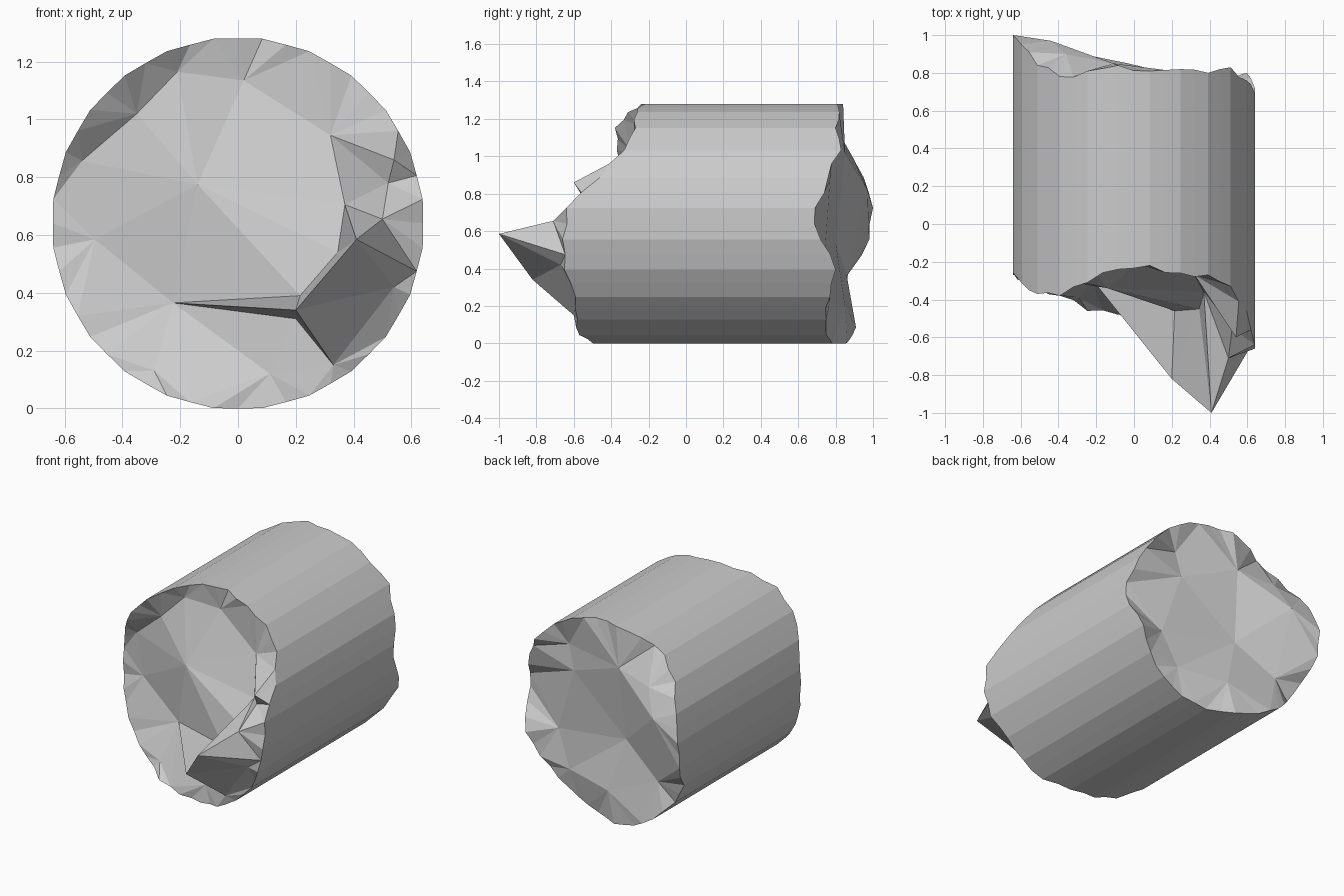
import bpy, bmesh, math, random
from mathutils import Vector
from mathutils.geometry import delaunay_2d_cdt

if "Cube" in bpy.data.objects:
    bpy.data.objects.remove(bpy.data.objects["Cube"])

random.seed(4)
SIDES, R, CZ = 24, 0.645, 0.64

# Depth (y) of the broken rim at each corner, counter-clockwise from +x
FRONT_RIM = [-.64, -.46, -.33, -.27, -.26, -.22, -.24, -.31, -.38, -.37, -.31, -.26,
             -.26, -.30, -.34, -.38, -.46, -.48, -.50, -.57, -.58, -.59, -.65, -.66]
BACK_RIM = [.69, .76, .83, .80, .82, .81, .84, .81, .78, .84, .95, 1.0,
            .98, .87, .84, .90, .89, .86, .78, .75, .75, .77, .80, .72]

# Interior points of the fractured faces (x, y, z)
FRONT_IN = [(-.14, -.34, .775), (-.54, -.27, .857), (-.495, -.27, .585), (.37, -.36, .705),
            (-.225, -.29, .365), (.215, -.46, .39), (.02, -.21, 1.135), (.32, -.27, .945),
            (-.21, -.25, 1.165), (-.35, -.29, 1.02), (.11, -.49, .12), (-.29, -.39, .13),
            # spike on the right, then the low tab above it
            (.20, -.82, .34), (.41, -1.0, .585), (.54, -.67, .42), (.33, -.60, .15),
            (.345, -.45, .54), (.50, -.71, .655), (.20, -.52, .31),
            (.54, -.60, .86), (.52, -.55, .78)]
# Creases between those points: spike outline, then the main fracture ridges
FRONT_CREASES = [(12, 13), (12, 14), (13, 14), (13, 17), (12, 15), (14, 15), (18, 15),
                 (16, 3), (16, 5), (0, 1), (0, 3), (4, 5), (4, 10), (10, 15), (19, 20)]
BACK_IN = [(-.11, .85, 1.02), (-.44, .97, .82), (-.13, .80, .54), (-.03, .85, .20),
           (.27, .77, .87), (.31, .76, 1.03), (-.40, .86, .36), (.40, .74, .45),
           (-.36, .90, .98), (.30, .77, .22)]
BACK_CREASES = [(0, 1), (0, 4), (3, 6)]


def rim(depths):
    """Corners plus slightly jittered midpoints on the flat sides."""
    pts = []
    for k in range(SIDES):
        a, b = ((k + i + .5) * math.tau / SIDES for i in (0, 1))
        p = Vector((R * math.cos(a), depths[k], CZ + R * math.sin(a)))
        q = Vector((R * math.cos(b), depths[(k + 1) % SIDES], CZ + R * math.sin(b)))
        m = (p + q) / 2
        out = Vector((m.x, 0, m.z - CZ)).normalized() * .001
        pts += [p, m + out + Vector((0, random.uniform(-.02, .02), 0))]
    return pts


def broken_end(bm, ring, inner, creases):
    """Triangulate a fractured face across the rim and interior points."""
    pts = [Vector(v.co) for v in ring] + [Vector(p) for p in inner]
    verts = ring + [bm.verts.new(p) for p in inner]
    n = len(ring)
    edges = [(i, (i + 1) % n) for i in range(n)] + [(n + a, n + b) for a, b in creases]
    co, _, faces, orig, _, _ = delaunay_2d_cdt([p.xz for p in pts], edges, [], 1, 1e-5)
    # Any point added where creases cross takes the depth of its nearest neighbour
    out = []
    for c, src in zip(co, orig):
        if src:
            out.append(verts[src[0]])
        else:
            near = min(pts, key=lambda p: (p.xz - c).length)
            out.append(bm.verts.new((c.x, near.y, c.y)))
    for f in faces:
        bm.faces.new([out[i] for i in f])


bm = bmesh.new()
front = [bm.verts.new(p) for p in rim(FRONT_RIM)]
back = [bm.verts.new(p) for p in rim(BACK_RIM)]

# Faceted shaft
count = len(front)
for i in range(count):
    j = (i + 1) % count
    bm.faces.new((front[i], front[j], back[j], back[i]))

# Fractured ends
broken_end(bm, front, FRONT_IN, FRONT_CREASES)
broken_end(bm, back, BACK_IN, BACK_CREASES)
bmesh.ops.recalc_face_normals(bm, faces=bm.faces[:])

mesh = bpy.data.meshes.new("broken_column_segment")
bm.to_mesh(mesh)
bm.free()
column = bpy.data.objects.new("broken_column_segment", mesh)
bpy.context.collection.objects.link(column)
